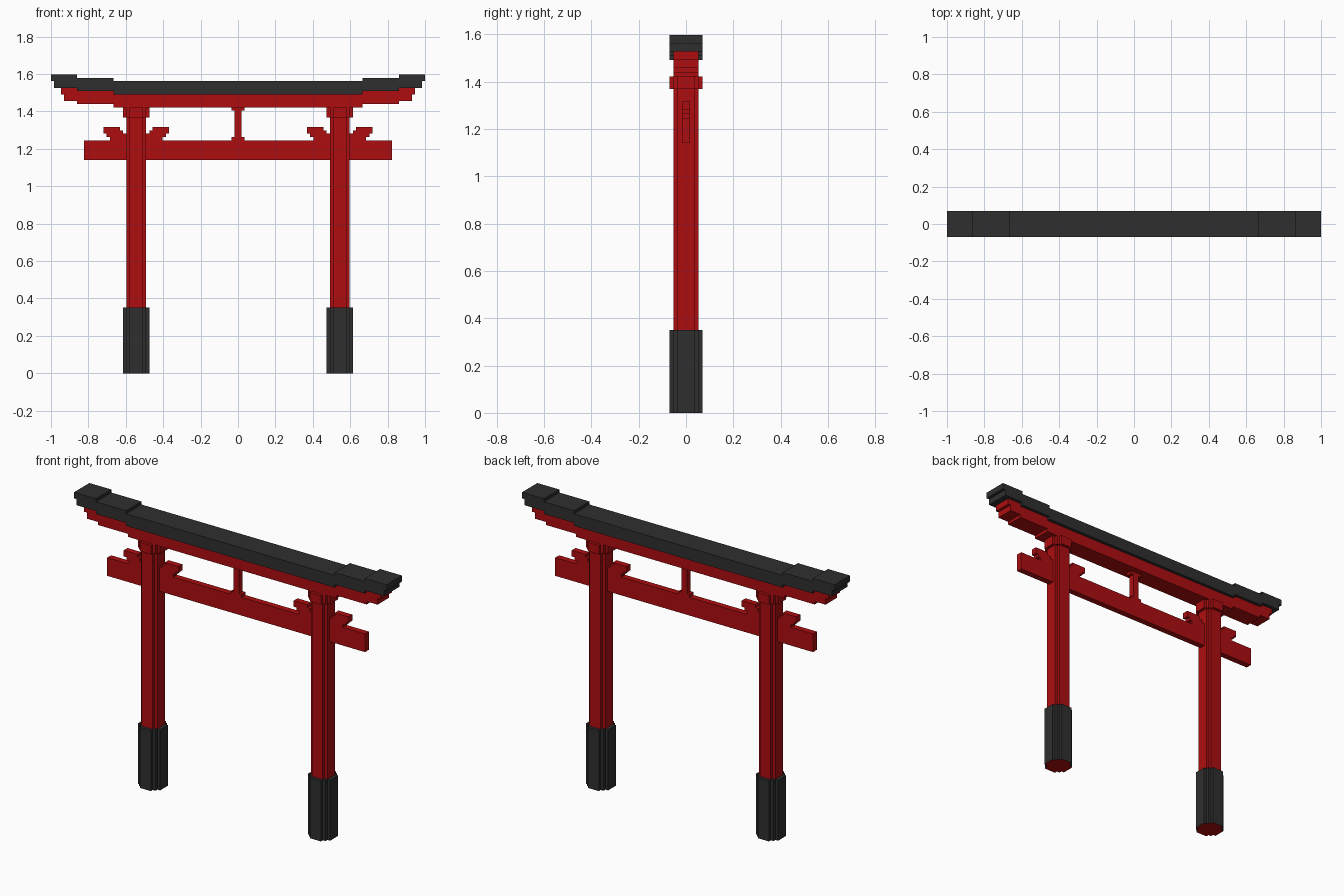
import bpy, bmesh

cube = bpy.data.objects.get("Cube")
if cube:
    bpy.data.objects.remove(cube, do_unlink=True)

U = 2 / 114          # block unit: the gate is 114 units wide
PILLAR_X = 31        # pillar centre, in units


def material(name, rgb):
    m = bpy.data.materials.new(name)
    m.use_nodes = True
    m.diffuse_color = (*rgb, 1)
    bsdf = m.node_tree.nodes["Principled BSDF"]
    bsdf.inputs["Base Color"].default_value = (*rgb, 1)
    return m


RED = material("vermilion red", (0.42, 0.004, 0.005))
BLACK = material("charcoal black", (0.028, 0.028, 0.028))


def extrude(name, pts, low, high, axis, mats):
    """Extrude a 2D outline (in units) along 'y' or 'z'."""
    bm = bmesh.new()
    if axis == "z":
        verts = [bm.verts.new((x * U, y * U, low * U)) for x, y in pts]
        step = (0, 0, (high - low) * U)
    else:
        verts = [bm.verts.new((x * U, low * U, z * U)) for x, z in pts]
        step = (0, (high - low) * U, 0)
    face = bm.faces.new(verts)
    res = bmesh.ops.extrude_face_region(bm, geom=[face], use_keep_orig=True)
    moved = [g for g in res["geom"] if isinstance(g, bmesh.types.BMVert)]
    bmesh.ops.translate(bm, verts=moved, vec=step)
    bmesh.ops.recalc_face_normals(bm, faces=bm.faces)
    if len(mats) > 1:      # second colour on the underside
        for f in bm.faces:
            f.material_index = 1 if f.normal.z < -0.5 else 0
    me = bpy.data.meshes.new(name)
    bm.to_mesh(me)
    bm.free()
    for m in mats:
        me.materials.append(m)
    ob = bpy.data.objects.new(name, me)
    bpy.context.collection.objects.link(ob)
    return ob


def mirrored(half):
    """Close a right-hand outline with its mirror image."""
    return half + [(-x, z) for x, z in reversed(half)]


def stepped_disc(quarter, cx):
    """Blocky circle from the outline of one quarter."""
    right = quarter + [(x, -y) for x, y in reversed(quarter)]
    return [(cx + x, y) for x, y in mirrored(right)]


WIDE = [(2, 4), (2, 3), (3, 3), (3, 2), (4, 2)]
SLIM = [(2, 3), (2, 2), (3, 2)]

# Roof cap and lintel, both rising in steps to the ends
extrude("roof_cap", mirrored([
    (38, 85), (38, 86), (49, 86), (49, 87), (56, 87), (56, 89), (57, 89),
    (57, 91), (49, 91), (49, 90), (38, 90), (38, 89)]), -4, 4, "y", [BLACK])
extrude("upper_lintel", mirrored([
    (38, 81), (38, 82), (49, 82), (49, 83), (53, 83), (53, 85), (54, 85),
    (54, 87), (49, 87), (49, 86), (38, 86), (38, 85)]), -3, 3, "y", [RED])

# Lower tie beam and centre strut with flared ends
extrude("tie_beam", mirrored([(47, 65), (47, 71)]), -1, 1, "y", [RED])
extrude("centre_strut", mirrored([
    (2, 71), (2, 72), (1, 72), (1, 80), (2, 80), (2, 81)]), -1, 1, "y", [RED])

# Pillars with bases, capitals and stepped brackets on both sides
BRACKET = [(2, 71), (8, 71), (8, 72), (9, 72), (9, 73), (10, 73), (10, 75),
           (5, 75), (5, 74), (4, 74), (4, 73), (2, 73)]
for side, s in (("left", 1), ("right", -1)):
    cx = s * PILLAR_X
    extrude(side + "_base", stepped_disc(WIDE, cx), 0, 20, "z", [BLACK, RED])
    extrude(side + "_pillar", stepped_disc(SLIM, cx), 20, 78, "z", [RED])
    extrude(side + "_capital", stepped_disc(WIDE, cx), 78, 81, "z", [RED])
    for where, d in (("outer", s), ("inner", -s)):
        extrude(f"{side}_{where}_bracket",
                [(cx + d * x, z) for x, z in BRACKET], -1, 1, "y", [RED])
